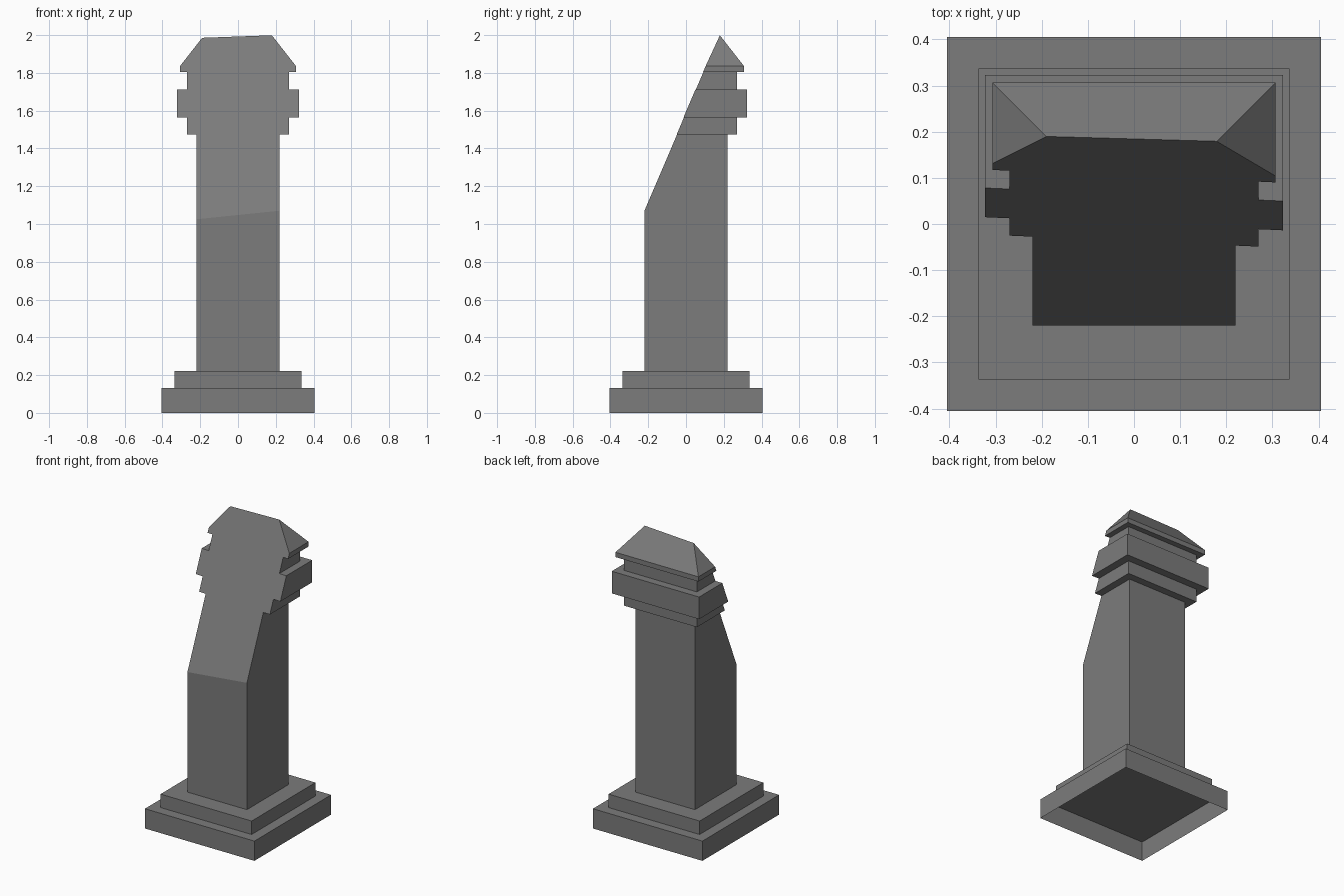
import bpy
import bmesh
from mathutils import Vector

if "Cube" in bpy.data.objects:
    bpy.data.objects.remove(bpy.data.objects["Cube"])

# one plain grey stone for everything
stone = bpy.data.materials.new("grey stone")
stone.diffuse_color = (0.2, 0.2, 0.2, 1.0)
stone.use_nodes = True
stone.node_tree.nodes["Principled BSDF"].inputs["Base Color"].default_value = stone.diffuse_color


def square_stack(bm, profile, close_bottom=False):
    """Skin square rings (half_width, z); a zero half width makes an apex."""
    prev = first = None
    for w, z in profile:
        if w == 0:
            ring = [bm.verts.new((0, 0, z))] * 4
        else:
            ring = [bm.verts.new((sx * w, sy * w, z))
                    for sx, sy in ((-1, -1), (1, -1), (1, 1), (-1, 1))]
        if prev:
            for i in range(4):
                j = (i + 1) % 4
                top = [ring[j], ring[i]] if w else [ring[0]]
                bm.faces.new([prev[i], prev[j]] + top)
        first = first or ring
        prev = ring
    if close_bottom:
        bm.faces.new(first[::-1])


def finish(name, bm):
    mesh = bpy.data.meshes.new(name)
    bm.to_mesh(mesh)
    bm.free()
    mesh.materials.append(stone)
    ob = bpy.data.objects.new(name, mesh)
    bpy.context.collection.objects.link(ob)


# bottom plinth, hollow underneath
bm = bmesh.new()
square_stack(bm, [(0.405, 0), (0.405, 0.132), (0.337, 0.132)])
finish("base_plinth", bm)

# second step, closed underneath
bm = bmesh.new()
square_stack(bm, [(0.337, 0.132), (0.337, 0.222), (0.22, 0.222)], True)
finish("base_step", bm)

# shaft, collar bands and pyramid cap in one skin
bm = bmesh.new()
square_stack(bm, [
    (0.22, 0.222), (0.22, 1.475),
    (0.27, 1.475), (0.27, 1.563),
    (0.323, 1.563), (0.323, 1.711),
    (0.27, 1.711), (0.27, 1.804),
    (0.307, 1.804), (0.307, 1.836),
    (0, 2.228),
])
# slanted break that removes the upper front, then a flat face over it
point = Vector((0.27, -0.049, 1.475))
normal = Vector((-0.044, -1.0, 0.428)).normalized()
cut = bmesh.ops.bisect_plane(
    bm, geom=bm.verts[:] + bm.edges[:] + bm.faces[:],
    plane_co=point, plane_no=normal, clear_outer=True)
rim = [e for e in cut["geom_cut"] if isinstance(e, bmesh.types.BMEdge)]
bmesh.ops.contextual_create(bm, geom=rim)
bm.normal_update()
for f in bm.faces:
    if abs(f.normal.dot(normal)) > 0.999 and f.normal.dot(normal) < 0:
        f.normal_flip()
finish("broken_pillar", bm)
